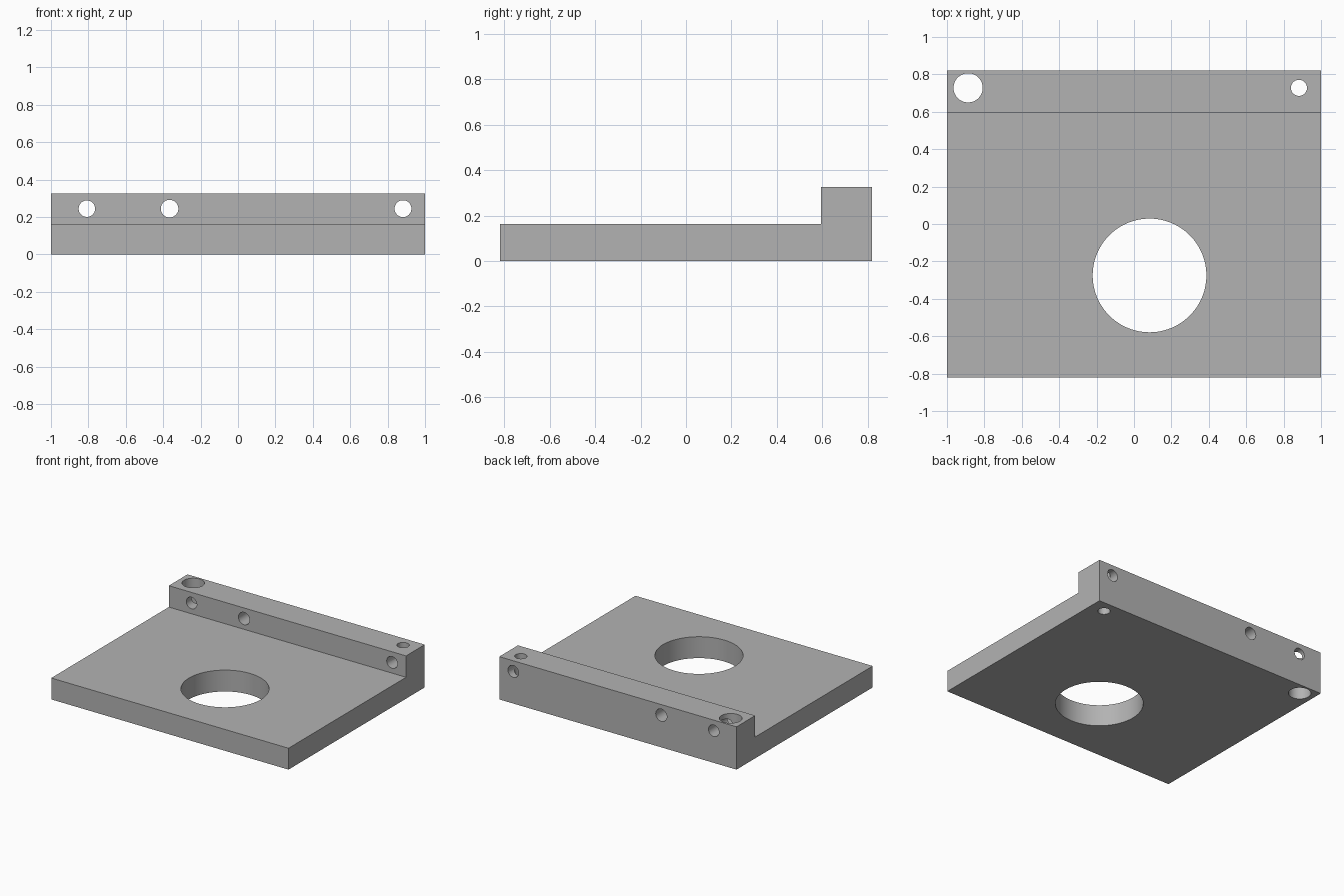
import bpy
import bmesh
from math import pi, radians
from mathutils import Matrix

if "Cube" in bpy.data.objects:
    bpy.data.objects.remove(bpy.data.objects["Cube"], do_unlink=True)

HALF_X, HALF_Y = 1.0, 0.82
PLATE_TOP, RAIL_TOP, RAIL_FRONT = 0.163, 0.326, 0.595
RAIL_HOLE_Y, RAIL_HOLE_Z = 0.728, 0.245

grey = bpy.data.materials.new("plain_grey")
grey.use_nodes = True
grey.diffuse_color = (0.45, 0.45, 0.45, 1)
grey.node_tree.nodes["Principled BSDF"].inputs["Base Color"].default_value = grey.diffuse_color


def add_object(name, bm):
    bmesh.ops.recalc_face_normals(bm, faces=bm.faces)
    mesh = bpy.data.meshes.new(name)
    bm.to_mesh(mesh)
    bm.free()
    mesh.materials.append(grey)
    obj = bpy.data.objects.new(name, mesh)
    bpy.context.collection.objects.link(obj)
    return obj


def add_cutter(name, location, radius, along_y=False, sides=64):
    bm = bmesh.new()
    turn = Matrix.Rotation(pi / 2, 4, "X") if along_y else Matrix()
    bmesh.ops.create_cone(bm, cap_ends=True, segments=sides, radius1=radius,
                          radius2=radius, depth=1,
                          matrix=Matrix.Translation(location) @ turn)
    cutter = add_object(name, bm)
    cutter.hide_render = True
    return cutter


# L-shaped body: side profile extruded across the width
profile = [(-HALF_Y, 0), (HALF_Y, 0), (HALF_Y, RAIL_TOP),
           (RAIL_FRONT, RAIL_TOP), (RAIL_FRONT, PLATE_TOP), (-HALF_Y, PLATE_TOP)]
bm = bmesh.new()
face = bm.faces.new([bm.verts.new((-HALF_X, y, z)) for y, z in profile])
swept = bmesh.ops.extrude_face_region(bm, geom=[face])["geom"]
bmesh.ops.translate(bm, vec=(2 * HALF_X, 0, 0),
                    verts=[v for v in swept if isinstance(v, bmesh.types.BMVert)])
body = add_object("plate_with_rail", bm)

# Large plate opening and vertical rail holes
cutters = [
    add_cutter("plate_opening_cutter", (0.083, -0.275, 0), 0.304, sides=96),
    add_cutter("large_rail_hole_cutter", (-0.887, RAIL_HOLE_Y, 0), 0.078),
    add_cutter("small_rail_hole_cutter", (0.882, RAIL_HOLE_Y, 0), 0.043),
]
# Cross holes through the rail, front to back
for x, radius in [(-0.808, 0.044), (-0.366, 0.047), (0.882, 0.045)]:
    cutters.append(add_cutter("cross_hole_cutter", (x, RAIL_HOLE_Y, RAIL_HOLE_Z),
                              radius, along_y=True))

# Drill the holes, then discard the cutters
bpy.context.view_layer.objects.active = body
body.select_set(True)
for cutter in cutters:
    drill = body.modifiers.new("drill", "BOOLEAN")
    drill.operation = "DIFFERENCE"
    drill.solver = "EXACT"
    drill.object = cutter
    bpy.ops.object.modifier_apply(modifier=drill.name)
    bpy.data.objects.remove(cutter, do_unlink=True)

bpy.ops.object.shade_smooth_by_angle(angle=radians(30))
